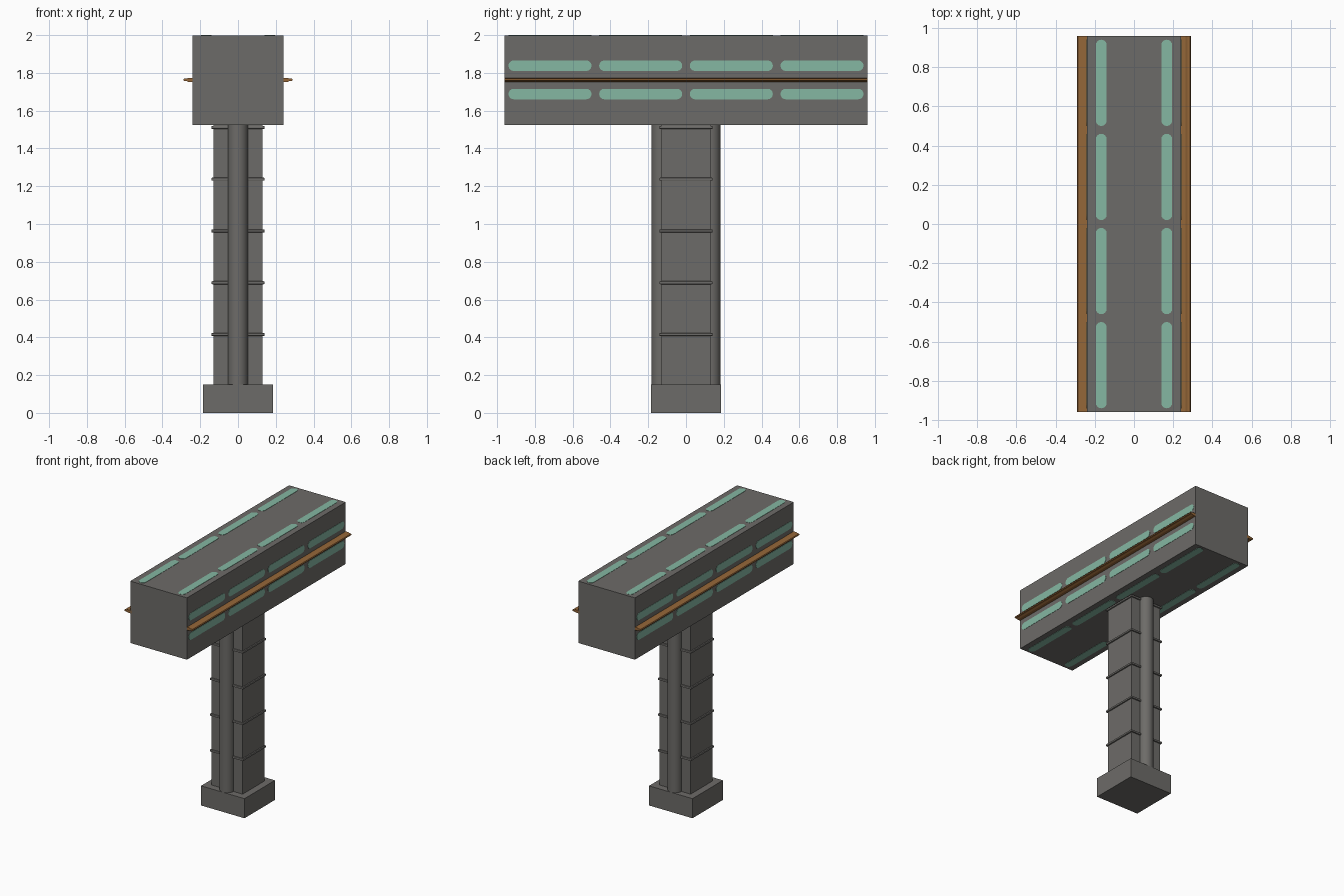
import bpy, math
from mathutils import Matrix, Vector

if "Cube" in bpy.data.objects:
    bpy.data.objects.remove(bpy.data.objects["Cube"])


def material(name, rgb):
    m = bpy.data.materials.new(name)
    m.diffuse_color = (*rgb, 1)
    m.use_nodes = True
    m.node_tree.nodes["Principled BSDF"].inputs["Base Color"].default_value = m.diffuse_color
    return m


GREY = material("warm grey", (0.152, 0.147, 0.138))
GREEN = material("mint green", (0.235, 0.475, 0.362))
BROWN = material("copper brown", (0.30, 0.135, 0.04))


def box(name, x, y, z0, z1, bevel=0):
    bpy.ops.mesh.primitive_cube_add(size=1, location=(0, 0, (z0 + z1) / 2))
    ob = bpy.context.object
    ob.name = name
    ob.scale = (2 * x, 2 * y, z1 - z0)
    bpy.ops.object.transform_apply(location=False, rotation=False, scale=True)
    if bevel:
        mod = ob.modifiers.new("bevel", "BEVEL")
        mod.width = bevel
        mod.segments = 2
    ob.data.materials.append(GREY)
    return ob


def prism(name, outline, depth, mat, matrix):
    """Extrude a flat outline along local z, then place it."""
    n = len(outline)
    verts = [(a, b, c) for c in (0, depth) for a, b in outline]
    faces = [tuple(reversed(range(n))), tuple(range(n, 2 * n))]
    faces += [(i, (i + 1) % n, n + (i + 1) % n, n + i) for i in range(n)]
    me = bpy.data.meshes.new(name)
    me.from_pydata(verts, [], faces)
    me.materials.append(mat)
    me.transform(matrix)
    ob = bpy.data.objects.new(name, me)
    bpy.context.collection.objects.link(ob)
    return ob


def frame(u, v, w, origin):
    """Matrix whose columns are the given axes."""
    m = Matrix((u, v, w)).transposed().to_4x4()
    m.translation = Vector(origin)
    return m


# Base, column and beam
TOP, BOTTOM, HALF_X, HALF_Y = 1.998, 1.525, 0.24, 0.96
MID = 1.763
box("base", 0.184, 0.184, 0, 0.15)
box("column", 0.131, 0.131, 0.15, BOTTOM)
box("beam", HALF_X, HALF_Y, BOTTOM, TOP)

# Bands around the column
for i in range(5):
    z = 0.415 + 0.274 * i
    box("column_band", 0.141, 0.141, z - 0.008, z + 0.008, 0.005)

# Round pipes on the front and back of the column
for s in (-1, 1):
    bpy.ops.mesh.primitive_cylinder_add(
        vertices=32, radius=0.053, depth=BOTTOM - 0.15,
        location=(0, s * 0.13, (BOTTOM + 0.15) / 2))
    pipe = bpy.context.object
    pipe.name = "column_pipe"
    pipe.data.materials.append(GREY)
    bpy.ops.object.shade_smooth_by_angle()

# Side rails, a thin tapered strip with a rounded lip
rail = [(-0.01, -0.011), (0.022, -0.011), (0.034, -0.006), (0.046, -0.006),
        (0.05, 0), (0.046, 0.006), (0.034, 0.006), (0.022, 0.011), (-0.01, 0.011)]
for s in (-1, 1):
    pts = [(s * a, b) for a, b in rail]
    # local z runs along -y, which keeps the frame right handed
    if s < 0:
        pts.reverse()
    prism("side_rail", pts, 2 * HALF_Y, BROWN,
          frame((1, 0, 0), (0, 0, 1), (0, -1, 0), (s * HALF_X, HALF_Y, MID)))

# Rounded light strips: four per row, two rows on each long face
R, L = 0.028, 0.22
capsule = []
for end in (1, -1):
    for k in range(9):
        a = math.pi * k / 8 + (0 if end > 0 else math.pi)
        capsule.append((R * math.cos(a), R * math.sin(a) + end * (L - R)))

T = 0.002
for y in (-0.72, -0.24, 0.24, 0.72):
    for s in (-1, 1):
        prism("top_strip", capsule, T, GREEN,
              frame((1, 0, 0), (0, 1, 0), (0, 0, 1), (s * 0.167, y, TOP)))
        prism("bottom_strip", capsule, T, GREEN,
              frame((-1, 0, 0), (0, 1, 0), (0, 0, -1), (s * 0.167, y, BOTTOM)))
        z = MID + s * 0.075
        prism("right_strip", capsule, T, GREEN,
              frame((0, 0, -1), (0, 1, 0), (1, 0, 0), (HALF_X, y, z)))
        prism("left_strip", capsule, T, GREEN,
              frame((0, 0, 1), (0, 1, 0), (-1, 0, 0), (-HALF_X, y, z)))
